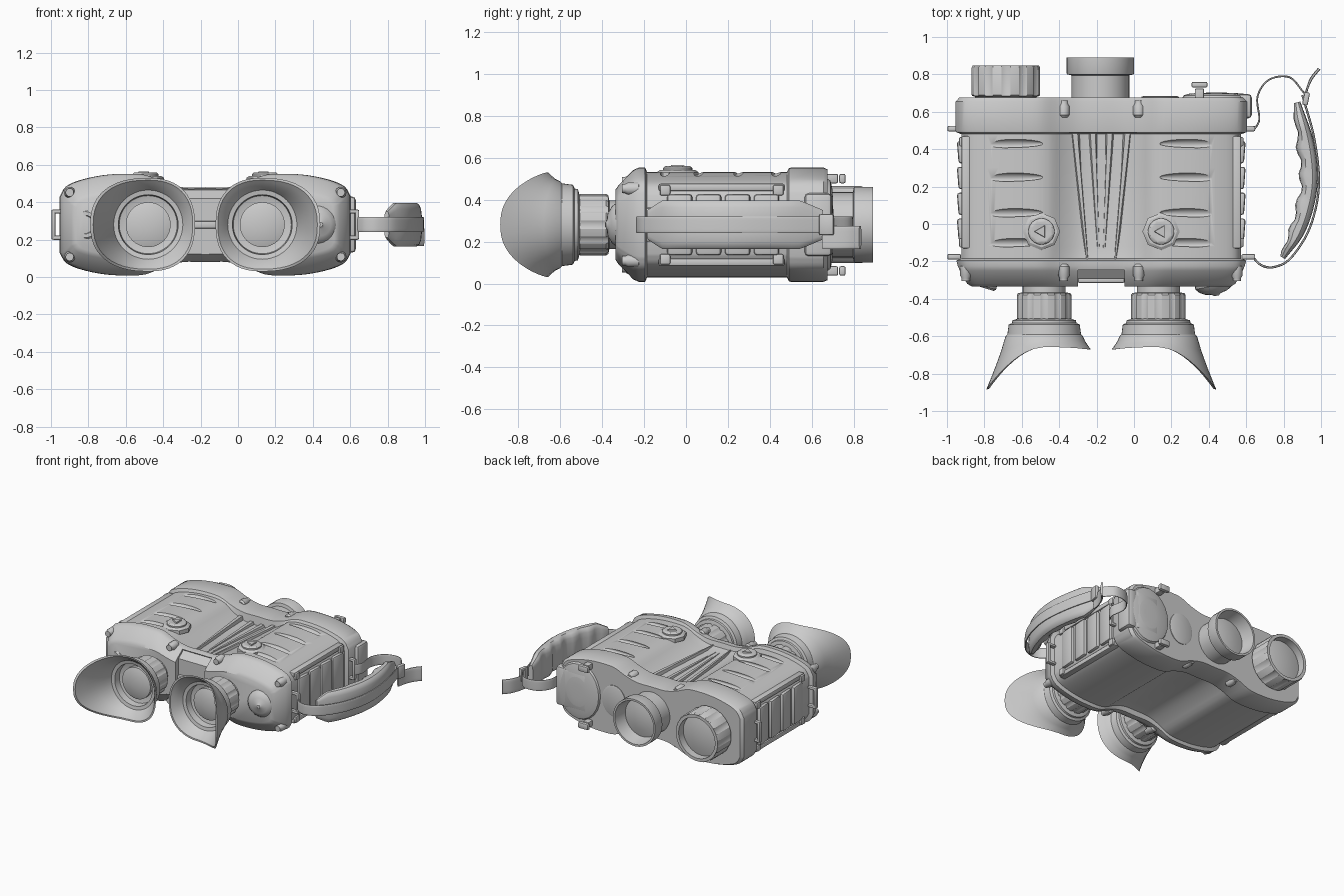
import bpy, bmesh
from math import sin, cos, pi, copysign
from mathutils import Vector, Matrix, Euler

if "Cube" in bpy.data.objects:
    bpy.data.objects.remove(bpy.data.objects["Cube"])

CX, CZ = -0.175, 0.28          # centre of the housing


def make(name, bm):
    bmesh.ops.recalc_face_normals(bm, faces=bm.faces)
    me = bpy.data.meshes.new(name)
    bm.to_mesh(me)
    bm.free()
    ob = bpy.data.objects.new(name, me)
    bpy.context.collection.objects.link(ob)
    return ob


def loft(name, rings):
    """Skin closed rings of equal length and cap both ends."""
    bm = bmesh.new()
    rv = [[bm.verts.new(p) for p in r] for r in rings]
    n = len(rv[0])
    for a, b in zip(rv, rv[1:]):
        for i in range(n):
            bm.faces.new((a[i], a[(i + 1) % n], b[(i + 1) % n], b[i]))
    bm.faces.new(rv[0])
    bm.faces.new(rv[-1])
    return make(name, bm)


def lathe(name, prof, origin, axis, seg=48, stretch=1.0):
    """Profile of (radius, height, groove depth) turned around an axis."""
    m = Matrix.Translation(origin) @ Vector(axis).to_track_quat('Z', 'Y').to_matrix().to_4x4()
    rings = []
    for p in prof:
        g = p[2] if len(p) > 2 else 0
        ring = []
        for i in range(seg):
            r = p[0] - (g if i % 4 == 0 else 0)
            a = 2 * pi * i / seg
            ring.append(m @ Vector((r * cos(a), stretch * r * sin(a), p[1])))
        rings.append(ring)
    return loft(name, rings)


def box(name, c, size, rot=(0, 0, 0), bevel=0.008):
    bm = bmesh.new()
    bmesh.ops.create_cube(bm, size=1)
    bmesh.ops.scale(bm, vec=size, verts=bm.verts)
    if bevel:
        bmesh.ops.bevel(bm, geom=bm.edges[:], offset=bevel, segments=2, affect='EDGES', profile=0.5)
    bm.transform(Matrix.Translation(c) @ Euler(rot).to_matrix().to_4x4())
    return make(name, bm)


def spline(pts, n=6):
    """Catmull-Rom through points of any dimension."""
    P = [Vector(p) for p in pts]
    P = [2 * P[0] - P[1]] + P + [2 * P[-1] - P[-2]]
    out = []
    for a, b, c, d in zip(P, P[1:], P[2:], P[3:]):
        for k in range(n):
            t = k / n
            out.append(0.5 * (2 * b + (c - a) * t + (2 * a - 5 * b + 4 * c - d) * t * t
                              + (3 * b - a - 3 * c + d) * t ** 3))
    return out + [P[-2]]


def sweep(name, pts, hz, power, z=CZ, seg=16, n=6, wrinkle=0.0):
    """Upright band along (x, y, half thickness) points; wrinkled bands get rounded ends."""
    path = spline(pts, n)
    rings = []
    for i, p in enumerate(path):
        t = path[min(i + 1, len(path) - 1)] - path[max(i - 1, 0)]
        nrm = Vector((t.y, -t.x, 0)).normalized()
        end = min(i, len(path) - 1 - i)
        w = min(1, .6 + .14 * end) if wrinkle else 1
        ring = []
        for k in range(seg):
            a = 2 * pi * (k + 0.5) / seg
            c, s = [copysign(abs(v) ** power, v) for v in (cos(a), sin(a))]
            h = p[2] * (1 + (wrinkle * sin(i * 1.5) if c < 0 else 0))
            ring.append(Vector((p[0], p[1], z)) + nrm * h * c + Vector((0, 0, hz * w * s)))
        rings.append(ring)
    return loft(name, rings)


# housing: hourglass section lofted front cap -> middle -> rear cap
quad = spline([(0, .2), (.12, .2), (.22, .225), (.32, .265), (.42, .272), (.54, .265),
               (.66, .24), (.74, .205), (.775, .15)], 4)


def section(y, sx, sz, valley=0):
    q = [(u * sx, v * sz - valley * max(0, 1 - (u / .27) ** 2)) for u, v in quad]
    half = q + [(u, -v) for u, v in reversed(q)]
    full = half + [(-u, v) for u, v in reversed(half[1:-1])]
    return [(CX + u, y, CZ + v) for u, v in full]


body = loft("housing", [section(*s) for s in (
    (-.335, .89, .62), (-.32, .925, .7), (-.25, .975, .96), (-.225, .99, 1), (-.195, 1, 1),
    (-.185, .965, .92, .02), (-.12, .965, .92, .035), (.3, .965, .92, .045), (.48, .965, .92, .05),
    (.49, 1, .99), (.5, 1.005, 1), (.655, 1.005, 1), (.675, .98, .97))])

# leaf-shaped vents and front recess cut from the housing
cutters = [box("recess_cutter", (CX, -.345, .28), (.25, .1, .6), bevel=0),
           box("slope_cutter", (CX, -.315, .455), (.25, .13, .08), (.67, 0, 0), 0)]
for s in (-1, 1):
    for y in (.43, .25, .06, -.1):
        bm = bmesh.new()
        bmesh.ops.create_uvsphere(bm, u_segments=24, v_segments=12, radius=1)
        bm.transform(Matrix.Translation((CX + s * .48, y, .527)) @ Matrix.Rotation(.6, 4, 'X')
                     @ Matrix.Diagonal((.17, .026, .018, 1)))
        cutters.append(make("vent_cutter", bm))
for c in cutters:
    c.hide_render = True
    m = body.modifiers.new("cut", 'BOOLEAN')
    m.operation, m.solver, m.object = 'DIFFERENCE', 'EXACT', c
dg = bpy.context.evaluated_depsgraph_get()
cut_mesh = bpy.data.meshes.new_from_object(body.evaluated_get(dg))
body.modifiers.clear()
body.data = cut_mesh
for c in cutters:
    bpy.data.objects.remove(c)

# converging ribs in the top valley
for s in (-1, 1):
    for x0, x1, zt in ((.045, .012, .432), (.14, .075, .45)):
        loft("valley_rib", [[(CX + s * (x + d), y, z) for d, z in
                             ((-w, .37), (w, .37), (w * .3, zt), (-w * .3, zt))]
                            for x, y, w in ((x0, .485, .045), (x1, -.19, .012))])

for s in (-1, 1):
    # eyepiece with fluted ring
    ex = CX + s * .305
    lathe("eyepiece_tube", [(.115, 0), (.115, .05), (.14, .055), (.147, .065, .012), (.147, .19, .012),
                            (.14, .2), (.12, .205), (.12, .24), (.09, .25), (.03, .258)],
          (ex, -.315, CZ), (0, -1, 0))
    # flared rubber eyecup, longer on the outer side
    rings = []
    for r, y, t in ((.135, -.505, 0), (.17, -.515, 0), (.172, -.53, 0), (.19, -.538, 0), (.197, -.59, 0),
                    (.207, -.6, 0), (.21, -.61, .25), (.21, -.61, .5), (.21, -.61, .75), (.21, -.61, .92),
                    (.21, -.61, 1), (.202, -.608, .985), (.2, -.605, .75), (.195, -.6, .4), (.185, -.595, 0),
                    (.16, -.59, 0), (.155, -.54, 0), (.12, -.53, 0)):
        ring = []
        for i in range(48):
            a = 2 * pi * i / 48
            c, d = cos(a), sin(a)
            cs, ds = [copysign(abs(v) ** .84, v) for v in (c, d)]
            rim = Vector((cs * (.31 if c > 0 else .25),
                          -.658 - .227 * max(c, 0) ** 1.55 - .014 * max(-c, 0) ** 2, ds * .25))
            f = t ** 1.15
            p = Vector((r * c, y, r * d))
            p = Vector((p.x + (rim.x - p.x) * f, p.y + (rim.y - p.y) * t, p.z + (rim.z - p.z) * f))
            if r < .205 and t > .3:
                p.x, p.z = p.x * .955, p.z * .955
            ring.append((ex + s * p.x, p.y, CZ + p.z))
        rings.append(ring)
    loft("eyecup", rings)

    # adjustment knob on top with pointer
    kx = CX + s * .32
    lathe("top_knob_base", [(.1, 0), (.1, .03), (.085, .04), (.03, .041)], (kx, -.04, .5), (0, 0, 1), 8)
    lathe("top_knob", [(.07, 0), (.07, .02), (.062, .028, .006), (.05, .03), (.03, .026)],
          (kx, -.04, .53), (0, 0, 1), 32)
    lathe("knob_pointer", [(.04, 0), (.035, .012)], (kx, -.04, .553), (0, 0, 1), 3)

    # side slats, rails and strap lugs
    for i in range(4):
        box("side_slat", (CX + s * .75, -.03 + .138 * i, CZ), (.035, .12, .29), (0, 0, -s * .08), .014)
    for d in (-1, 1):
        box("side_rail", (CX + s * .722, .17, CZ + d * .178), (.05, .6, .035))
        for y in (-.1, .44):
            box("rail_end", (CX + s * .73, y, CZ + d * .165), (.06, .05, .05))
    for y in (-.175, .51):
        box("strap_lug_bar", (CX + s * .812, y, CZ), (.022, .03, .16))
        for d in (-1, 1):
            box("strap_lug_arm", (CX + s * .785, y, CZ + d * .07), (.07, .03, .022))

    # housing bolts at the caps
    for d in (-1, 1):
        for u, v in ((.2, .205), (.725, .172)):
            for y, ax in ((-.215, -1), (.57, 1)):
                lathe("cap_bolt", [(.02, 0), (.03, .012), (.03, .06), (.022, .075), (.022, .09), (.01, .09)],
                      (CX + s * u, y, CZ + d * v), (0, ax, 0), 16)

# front switch knob and the smaller plug opposite
lathe("mode_knob", [(.105, 0), (.105, .03), (.09, .05), (.06, .068), (.025, .075), (.012, .085)],
      (.425, -.3, CZ), (.2, -1, 0), 24)
lathe("port_plug", [(.08, 0), (.08, .05), (.07, .06), (.05, .06), (.045, .052)], (-.8, -.28, CZ), (-.3, -1, 0), 24)
box("front_bridge_bar", (CX, -.3, .28), (.25, .03, .04))

# objective lenses at the rear
lathe("fluted_objective", [(.165, 0), (.165, .02), (.18, .025), (.185, .03, .014), (.185, .175, .014), (.178, .187),
                           (.155, .187), (.155, .13), (.1, .142), (.03, .148)], (-.685, .66, CZ), (0, 1, 0))
lathe("plain_objective", [(.155, 0), (.155, .135), (.178, .14), (.18, .145), (.18, .23), (.165, .23), (.155, .17),
                          (.145, .13), (.09, .143), (.03, .15)], (-.18, .66, CZ), (0, 1, 0))

# battery cover with lugs, and side hinge block
lathe("sensor_window", [(.1, 0), (.1, .01), (.09, .014)], (.14, .67, CZ), (0, 1, 0), 32, 1.2)
lathe("battery_cover", [(.185, 0), (.185, .04), (.175, .058), (.14, .068), (.05, .072)],
      (.44, .63, CZ), (0, 1, 0), 24, 1.2)
box("cover_hinge", (.59, .63, CZ), (.08, .13, .3), bevel=.02)
box("cover_grip", (.46, .68, CZ), (.2, .04, .3), bevel=.018)
for z in (.06, .5):
    box("cover_lug", (.35, .69, z), (.05, .07, .045))
    box("cover_lug_top", (.35, .745, z), (.085, .03, .045))

# hand strap: webbing, padded grip, buckle and loose tail
sweep("strap_webbing", [(.63, -.17, .006), (.68, -.22, .006), (.75, -.23, .006), (.84, -.18, .006), (.94, -.02, .006),
                        (.988, .2, .006), (.965, .45, .006), (.9, .69, .006)], .04, .4)
sweep("strap_upper_webbing", [(.64, .5, .005), (.67, .56, .005), (.66, .68, .005), (.72, .77, .005),
                              (.83, .785, .005), (.91, .7, .005)], .04, .4)
sweep("strap_pad", [(.795, -.18, .015), (.88, -.02, .042), (.935, .2, .046), (.92, .42, .046),
                    (.87, .65, .02)], .118, .6, wrinkle=.25)
sweep("strap_tail", [(.91, .65, .006), (.925, .72, .006), (.95, .78, .008), (.99, .83, .008)], .055, .4, z=.22)
box("strap_buckle", (.92, .67, CZ), (.03, .07, .1), (0, 0, -.2))

# shading
for ob in bpy.context.scene.objects:
    ob.select_set(True)
bpy.context.view_layer.objects.active = body
bpy.ops.object.shade_smooth_by_angle(angle=.6)
